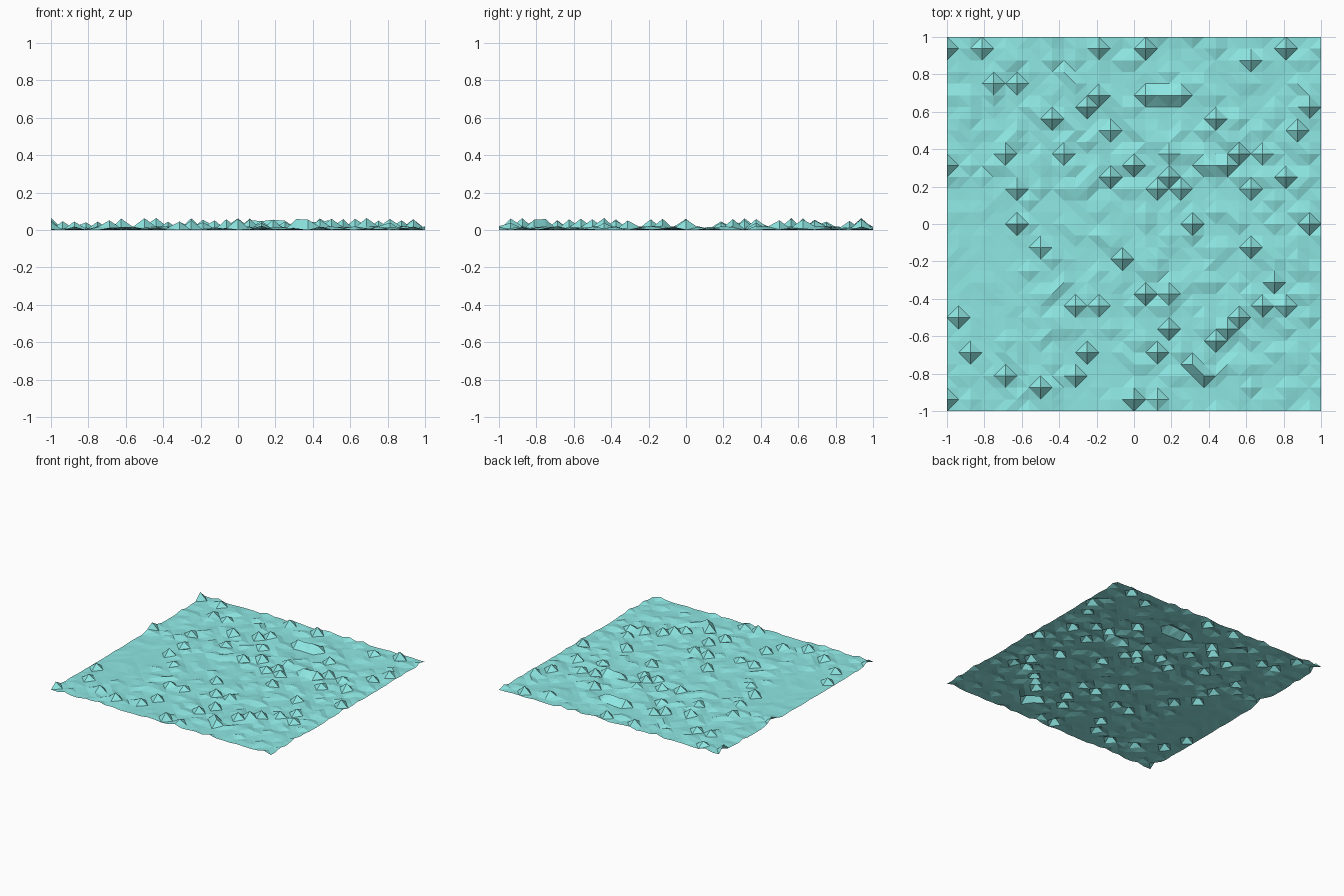
import bpy
import random

if "Cube" in bpy.data.objects:
    bpy.data.objects.remove(bpy.data.objects["Cube"])

random.seed(7)
N = 32                      # cells per side
STEP = 2.0 / N
TOP = 0.064

# rough ground: mostly flat, with small scattered bumps
height = {}
for i in range(N + 1):
    for j in range(N + 1):
        quiet = 0.3 if i < 7 and 6 < j < 20 else 1.0
        height[i, j] = 0.021 * quiet * random.random() ** 2.2

# tall peaks: grid row -> columns
peaks = {
    31: (0, 3, 13, 17, 29), 30: (26,), 28: (4, 6), 27: (13, 17, 18, 19, 20),
    26: (12, 31), 25: (9, 23), 24: (14, 30), 22: (5, 10, 19, 25, 27),
    21: (0, 16, 22, 23, 24), 20: (14, 19, 29), 19: (6, 18, 20, 26),
    16: (6, 21, 31), 14: (8, 26), 13: (15,), 11: (28,), 10: (17, 19),
    9: (11, 13, 27, 29), 8: (1, 25), 7: (19, 24), 6: (23,),
    5: (2, 12, 18), 4: (21,), 3: (5, 11, 22), 2: (8,), 1: (0, 16, 18),
}
for j, cols in peaks.items():
    for i in cols:
        height[i, j] = random.uniform(0.038, TOP)
height[0, 31] = height[9, 25] = height[27, 9] = TOP
height[32, 0] = 0.0

# sheet: each cell is split along its flatter diagonal
verts = [(-1 + i * STEP, -1 + j * STEP, height[i, j])
         for j in range(N + 1) for i in range(N + 1)]
faces = []
for j in range(N):
    for i in range(N):
        a = j * (N + 1) + i
        b, c, d = a + 1, a + N + 2, a + N + 1
        if abs(verts[a][2] - verts[c][2]) < abs(verts[b][2] - verts[d][2]):
            faces += [(a, b, c), (a, c, d)]
        else:
            faces += [(a, b, d), (b, c, d)]

mesh = bpy.data.meshes.new("rough_ground")
mesh.from_pydata(verts, [], faces)
ground = bpy.data.objects.new("rough_ground", mesh)
bpy.context.collection.objects.link(ground)

# turquoise surface
mat = bpy.data.materials.new("turquoise")
mat.diffuse_color = (0.27, 0.80, 0.77, 1)
mat.use_nodes = True
mat.node_tree.nodes["Principled BSDF"].inputs["Base Color"].default_value = mat.diffuse_color
mesh.materials.append(mat)
